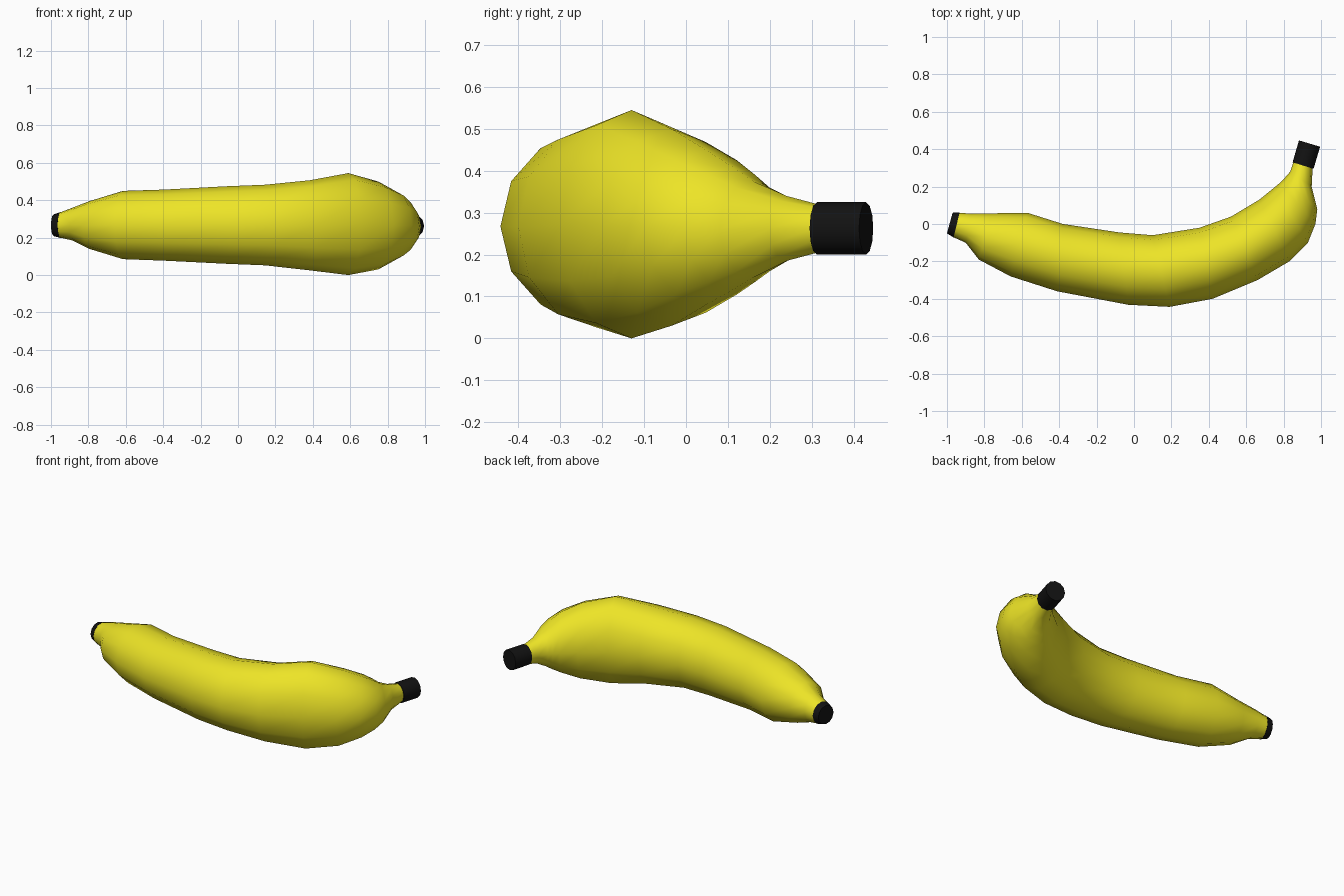
import bpy, bmesh, math
from mathutils import Vector

if "Cube" in bpy.data.objects:
    bpy.data.objects.remove(bpy.data.objects["Cube"])

SIDES = 12


def material(name, color):
    m = bpy.data.materials.new(name)
    m.diffuse_color = color
    m.use_nodes = True
    m.node_tree.nodes["Principled BSDF"].inputs["Base Color"].default_value = m.diffuse_color
    return m


def loft(name, rings, mat):
    """Skin elliptical rings: inner x,y / outer x,y / low z, high z."""
    bm = bmesh.new()
    loops = []
    for ix, iy, ox, oy, lo, hi in rings:
        mid_z = (lo + hi) / 2
        a, b = Vector((ix, iy, mid_z)), Vector((ox, oy, mid_z))
        centre, side = (a + b) / 2, (b - a) / 2
        up = Vector((0, 0, (hi - lo) / 2))
        loops.append([bm.verts.new(centre + side * math.cos(t) + up * math.sin(t))
                      for t in (2 * math.pi * k / SIDES for k in range(SIDES))])
    for p, q in zip(loops, loops[1:]):
        for k in range(SIDES):
            n = (k + 1) % SIDES
            bm.faces.new((p[k], p[n], q[n], q[k]))
    bm.faces.new(loops[0])
    bm.faces.new(loops[-1])
    bmesh.ops.recalc_face_normals(bm, faces=bm.faces[:])
    me = bpy.data.meshes.new(name)
    bm.to_mesh(me)
    bm.free()
    me.materials.append(mat)
    ob = bpy.data.objects.new(name, me)
    bpy.context.collection.objects.link(ob)
    bpy.ops.object.select_all(action='DESELECT')
    ob.select_set(True)
    bpy.context.view_layer.objects.active = ob
    bpy.ops.object.shade_smooth_by_angle(angle=math.radians(45))
    return ob


yellow = material("yellow_skin", (0.85, 0.78, 0.02, 1))
black = material("black_ends", (0.006, 0.006, 0.006, 1))

# Curved fruit body, from blossom end to stem
loft("banana_skin", [
    (-.935, .06, -.967, -.07, .20, .335),
    (-.87, .055, -.90, -.10, .185, .36),
    (-.76, .057, -.83, -.19, .14, .395),
    (-.57, .06, -.66, -.28, .085, .45),
    (-.38, .0, -.41, -.36, .077, .457),
    (-.08, -.045, -.03, -.432, .06, .475),
    (.10, -.06, .19, -.443, .052, .483),
    (.35, -.02, .42, -.40, .025, .507),
    (.52, .04, .66, -.30, .0, .545),
    (.67, .13, .83, -.20, .03, .50),
    (.75, .195, .93, -.10, .08, .45),
    (.78, .22, .97, .0, .115, .41),
    (.80, .24, .98, .08, .145, .375),
    (.835, .28, .95, .20, .185, .34),
    (.852, .33, .955, .30, .205, .32),
], yellow)

# Dark stem end
loft("stem_cap", [
    (.848, .33, .960, .295, .20, .325),
    (.882, .447, .995, .413, .20, .325),
], black)

# Dark blossom end
loft("blossom_tip", [
    (-.932, .062, -.965, -.072, .198, .337),
    (-.97, .06, -1.0, -.05, .208, .325),
], black)
